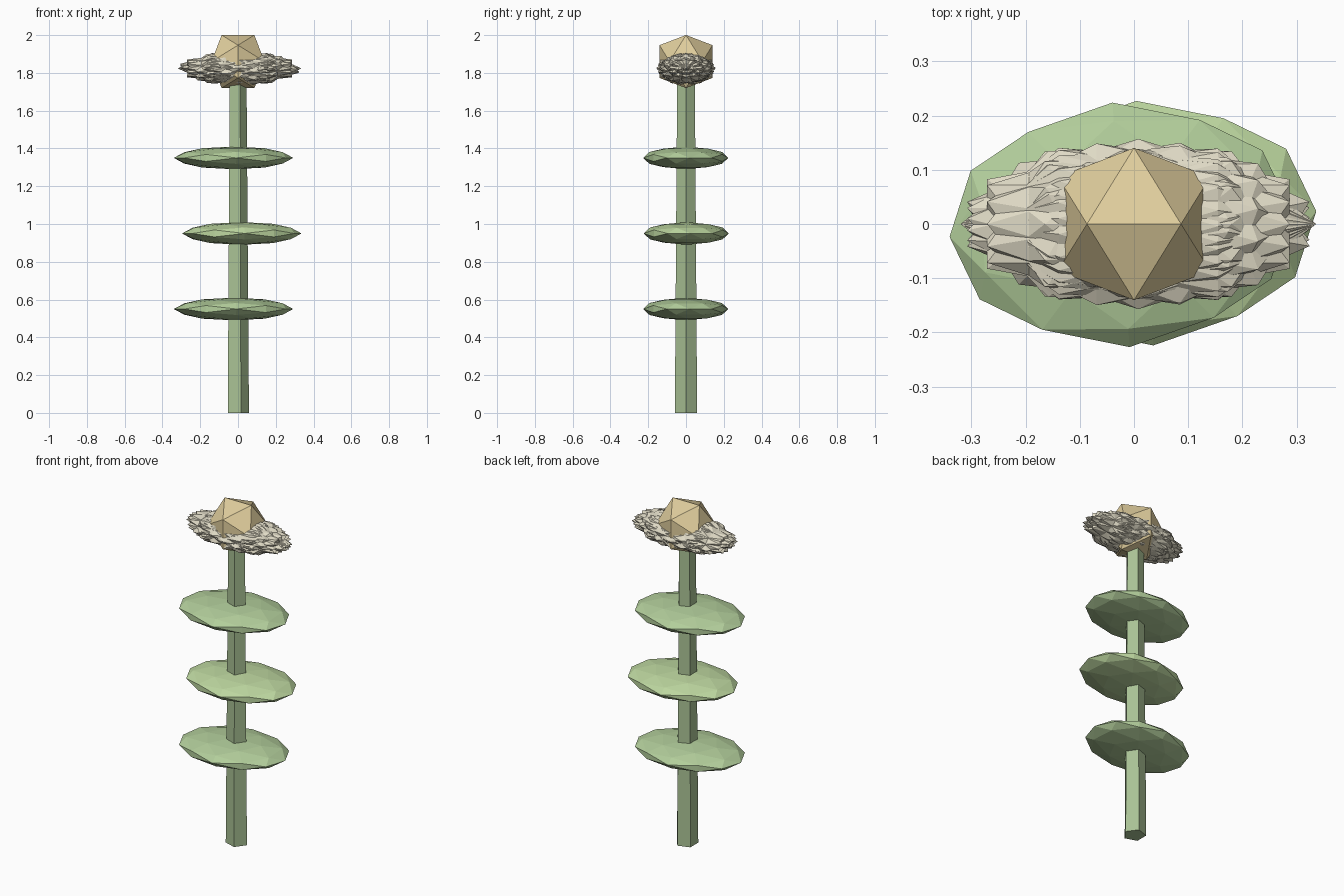
import bpy, bmesh, math
from mathutils import Vector, Matrix

if "Cube" in bpy.data.objects:
    bpy.data.objects.remove(bpy.data.objects["Cube"])

PHI = (1 + 5 ** 0.5) / 2


def material(name, rgb):
    m = bpy.data.materials.new(name)
    m.diffuse_color = (*rgb, 1)
    m.use_nodes = True
    m.node_tree.nodes["Principled BSDF"].inputs["Base Color"].default_value = m.diffuse_color
    return m


def ico_points(detail):
    # unit icosahedron with an edge on every axis; detail 1 adds edge midpoints
    pts = []
    for a in (-1, 1):
        for b in (-PHI, PHI):
            pts += [Vector((a, 0, b)), Vector((0, b, a)), Vector((b, a, 0))]
    mids = []
    if detail:
        for i, p in enumerate(pts):
            mids += [(p + q) / 2 for q in pts[i + 1:] if (p - q).length < 2.01]
    return [p.normalized() for p in pts + mids]


def add_ico(bm, matrix, detail=0):
    vs = [bm.verts.new(matrix @ p) for p in ico_points(detail)]
    bmesh.ops.convex_hull(bm, input=vs)


def finish(bm, name, mat):
    bmesh.ops.recalc_face_normals(bm, faces=bm.faces)
    me = bpy.data.meshes.new(name)
    bm.to_mesh(me)
    bm.free()
    ob = bpy.data.objects.new(name, me)
    me.materials.append(mat)
    bpy.context.collection.objects.link(ob)


stem_green = material("stem_green", (0.40, 0.54, 0.30))
leaf_green = material("leaf_green", (0.45, 0.62, 0.33))
leaf_light = material("leaf_light", (0.51, 0.68, 0.35))
cream = material("cream", (0.74, 0.70, 0.56))
gold = material("gold", (0.75, 0.62, 0.34))

# five-sided tapered stem
bm = bmesh.new()
bmesh.ops.create_cone(bm, cap_ends=True, segments=5, radius1=0.062, radius2=0.049, depth=1.8,
                      matrix=Matrix.Translation((-0.004, 0, 0.9)) @ Matrix.Rotation(-math.pi / 2, 4, 'Z'))
finish(bm, "stem", stem_green)

# flat leaves, alternating sides
for i, z in enumerate((0.55, 0.95, 1.35)):
    ang = math.radians(4 + 180 * (i + 1))
    bm = bmesh.new()
    add_ico(bm, Matrix.Translation((0.022 * math.cos(ang) - 0.002, 0.022 * math.sin(ang), z))
            @ Matrix.Rotation(ang, 4, 'Z') @ Matrix.Diagonal((0.317, 0.226, 0.06, 1)), 1)
    finish(bm, "leaf_%d" % (i + 1), leaf_light if i == 1 else leaf_green)

# spiky petal cluster: turned icosahedra stretched into one ellipsoid
bm = bmesh.new()
squash = Matrix.Translation((0.008, 0, 1.824)) @ Matrix.Diagonal((0.328, 0.157, 0.09, 1))
for tilt in (0, 16, 31.7):
    for k in range(6):
        add_ico(bm, squash @ Matrix.Rotation(math.radians(30 * k + tilt), 4, 'X')
                @ Matrix.Rotation(math.radians(tilt), 4, 'Z'))
finish(bm, "petals", cream)

# golden flower centre
bm = bmesh.new()
add_ico(bm, Matrix.Translation((0, 0, 1.86)) @ Matrix.Scale(0.165, 4))
finish(bm, "flower_centre", gold)
